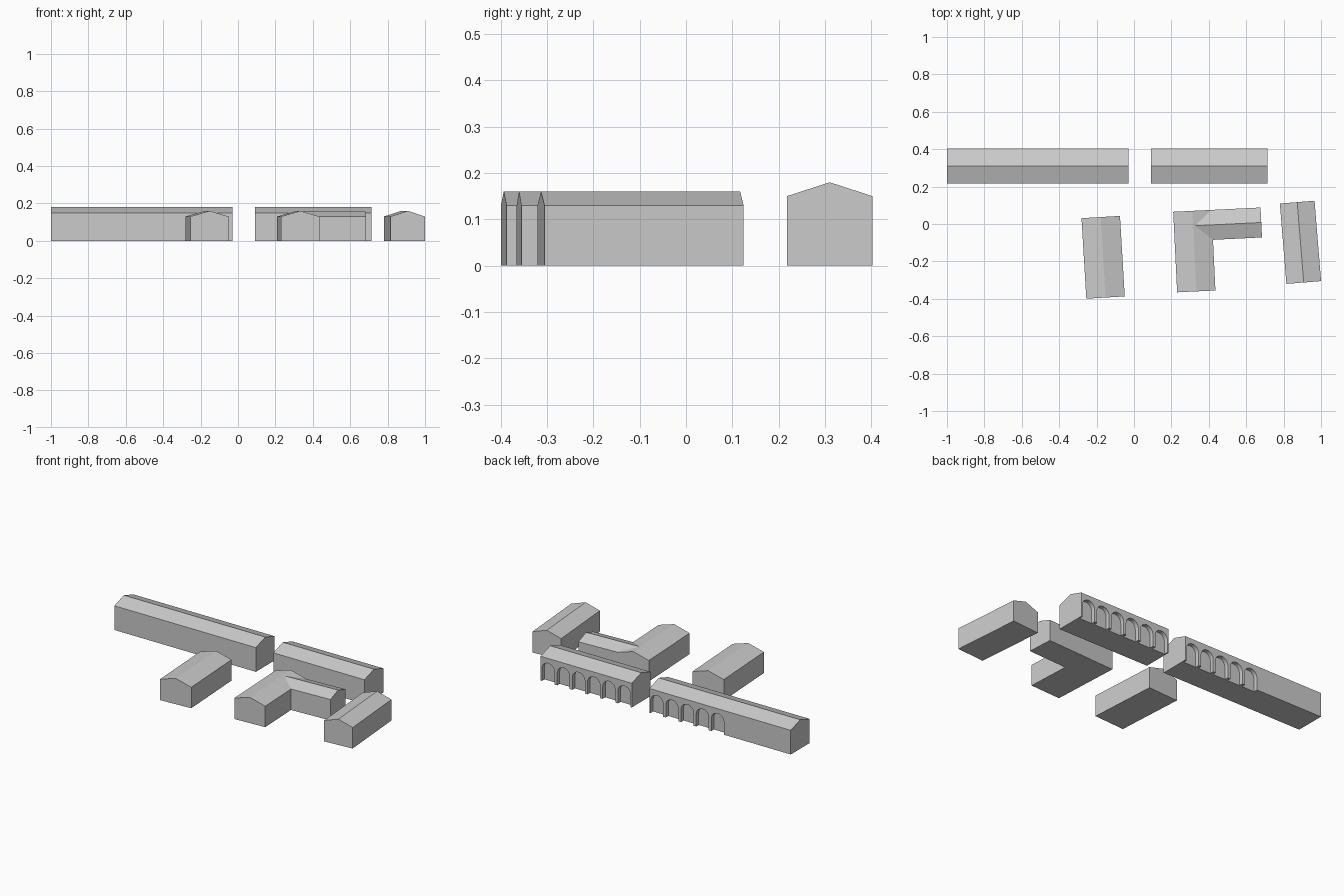
import bpy, bmesh, math
from mathutils import Matrix, Vector

if "Cube" in bpy.data.objects:
    bpy.data.objects.remove(bpy.data.objects["Cube"])


def make_object(name, bm):
    bmesh.ops.recalc_face_normals(bm, faces=bm.faces)
    mesh = bpy.data.meshes.new(name)
    bm.to_mesh(mesh)
    bm.free()
    obj = bpy.data.objects.new(name, mesh)
    bpy.context.collection.objects.link(obj)
    return obj


def extrude_profile(bm, points, offset):
    """Solid from a closed outline pushed along an offset."""
    face = bm.faces.new([bm.verts.new(p) for p in points])
    result = bmesh.ops.extrude_face_region(bm, geom=[face], use_keep_orig=True)
    verts = [g for g in result["geom"] if isinstance(g, bmesh.types.BMVert)]
    bmesh.ops.translate(bm, verts=verts, vec=offset)


def gabled_block(name, start, end, width, eave, ridge):
    """House shape whose ridge runs from start to end on the ground plan."""
    a, b = Vector((*start, 0)), Vector((*end, 0))
    along = b - a
    side = Vector((-along.y, along.x, 0)).normalized() * width / 2
    up = Vector((0, 0, 1))
    bm = bmesh.new()
    extrude_profile(bm, [a - side, a + side, a + side + up * eave,
                         a + up * ridge, a - side + up * eave], along)
    return make_object(name, bm)


def cut_arches(obj, right_end, count, pitch, wall_y):
    """Row of blind arches recessed in the rear wall, from the right end."""
    radius, spring, depth, steps = 0.043, 0.077, 0.025, 12
    bm = bmesh.new()
    for i in range(count):
        cx = right_end - pitch * (i + 0.5)
        outline = [(cx - radius, -0.05), (cx + radius, -0.05)]
        for k in range(steps + 1):
            t = math.pi * k / steps
            outline.append((cx + radius * math.cos(t), spring + radius * math.sin(t)))
        extrude_profile(bm, [(x, wall_y - depth, z) for x, z in outline],
                        Vector((0, depth + 0.05, 0)))
    cutter = make_object("arch_cutter", bm)
    cutter.hide_render = True
    mod = obj.modifiers.new("arches", "BOOLEAN")
    mod.operation = "DIFFERENCE"
    mod.solver = "EXACT"
    mod.object = cutter
    # Bake the recesses and discard the cutter
    depsgraph = bpy.context.evaluated_depsgraph_get()
    baked = bpy.data.meshes.new_from_object(obj.evaluated_get(depsgraph))
    obj.modifiers.clear()
    obj.data = baked
    bpy.data.objects.remove(cutter)


def turned(center, angle, x, y):
    """Local plan point rotated about a building's centre."""
    p = Matrix.Rotation(math.radians(angle), 2) @ Vector((x, y))
    return (center[0] + p.x, center[1] + p.y)


# Two long rear ranges with arcades on the back wall
long_range = gabled_block("long_rear_range", (-1.0, 0.31), (-0.03, 0.31), 0.185, 0.15, 0.18)
cut_arches(long_range, -0.03, 5, 0.1042, 0.4025)
short_range = gabled_block("short_rear_range", (0.09, 0.31), (0.715, 0.31), 0.185, 0.15, 0.18)
cut_arches(short_range, 0.715, 6, 0.1042, 0.4025)

# Front halls, each slightly turned: name, centre, angle, width
for name, center, angle, width in [
    ("left_hall", (-0.165, -0.178), 3.4, 0.206),
    ("middle_hall", (0.3225, -0.145), 2.8, 0.205),
    ("right_hall", (0.89, -0.098), 4.65, 0.186),
]:
    gabled_block(name, turned(center, angle, 0, -0.2155),
                 turned(center, angle, 0, 0.2155), width, 0.13, 0.16)

# Side wing of the middle hall, its ridge running into the hall roof
gabled_block("middle_hall_wing", turned((0.3225, -0.145), 2.8, 0.005, 0.1355),
             turned((0.3225, -0.145), 2.8, 0.365, 0.1355), 0.16, 0.13, 0.157)
